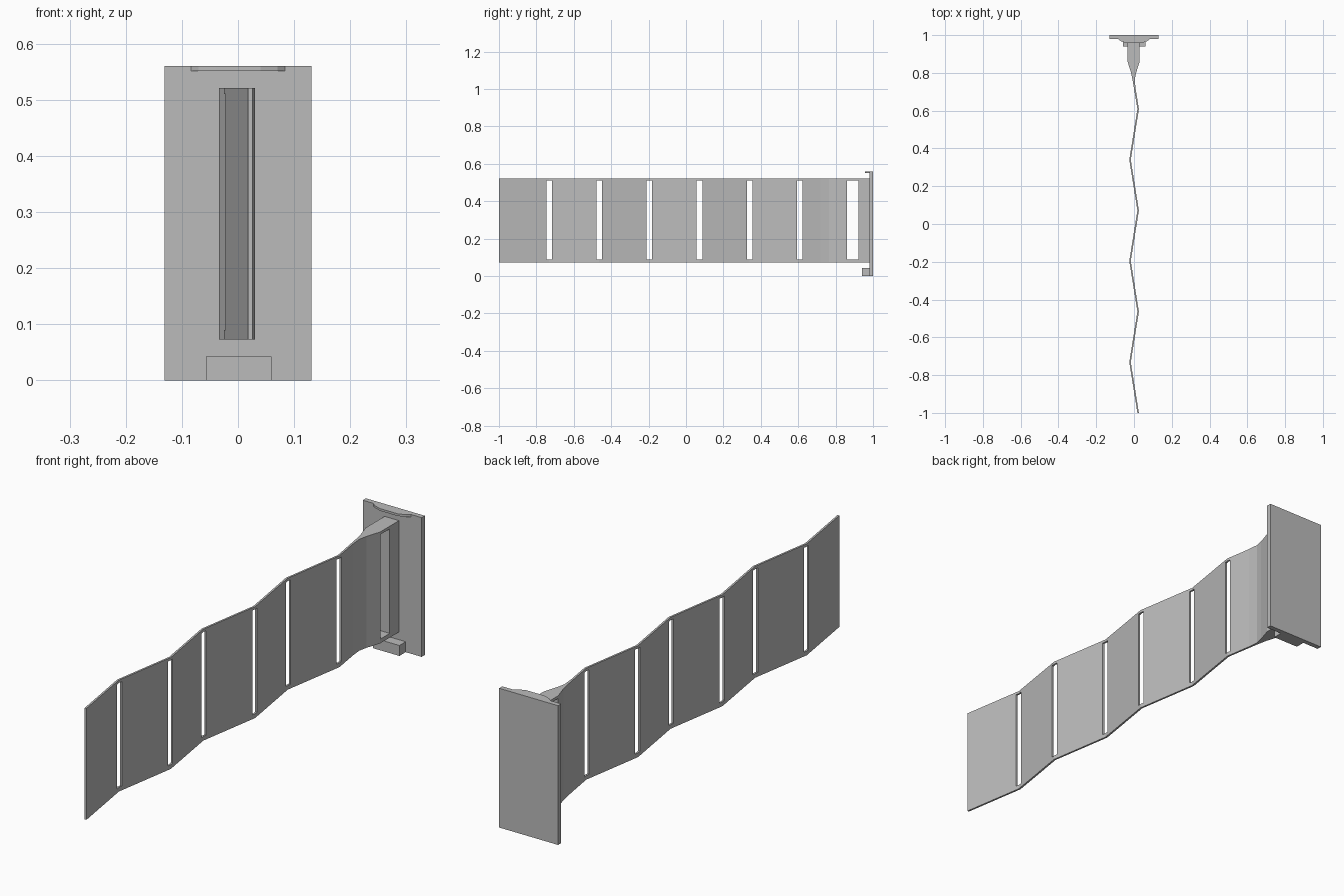
import bpy, bmesh

cube = bpy.data.objects.get("Cube")
if cube:
    bpy.data.objects.remove(cube, do_unlink=True)

grey = bpy.data.materials.new("plain_grey")
grey.use_nodes = True
grey.diffuse_color = (0.5, 0.5, 0.5, 1)
grey.node_tree.nodes["Principled BSDF"].inputs["Base Color"].default_value = (0.5, 0.5, 0.5, 1)


def prism(name, outlines, z0, z1):
    """Extrude one or more flat outlines upward into a single object."""
    bm = bmesh.new()
    for outline in outlines:
        face = bm.faces.new([bm.verts.new((x, y, z0)) for x, y in outline])
        grown = bmesh.ops.extrude_face_region(bm, geom=[face])["geom"]
        verts = [g for g in grown if isinstance(g, bmesh.types.BMVert)]
        bmesh.ops.translate(bm, verts=verts, vec=(0, 0, z1 - z0))
    bmesh.ops.recalc_face_normals(bm, faces=bm.faces)
    mesh = bpy.data.meshes.new(name)
    bm.to_mesh(mesh)
    bm.free()
    mesh.materials.append(grey)
    obj = bpy.data.objects.new(name, mesh)
    bpy.context.collection.objects.link(obj)
    return obj


def rect(x0, x1, y0, y1):
    return [(x0, y0), (x1, y0), (x1, y1), (x0, y1)]


# Mounting plate with its lower lug and thin upper lip
prism("end_plate", [rect(-0.131, 0.131, 0.98, 1.0)], 0, 0.56)
prism("lower_lug", [rect(-0.057, 0.06, 0.94, 0.985)], 0, 0.042)
lip = [(-0.09, 0.985), (-0.07, 0.968), (-0.04, 0.957)]
prism("upper_lip", [lip + [(-x, y) for x, y in reversed(lip)]], 0.551, 0.56)

# Folded strip: (y, centre x, half thickness), flaring into a solid root
folds = [(-1 + 0.268 * i, 0.022 if i % 2 == 0 else -0.021, 0.004) for i in range(7)]
root = [(0.72, 0.004, 0.0042), (0.765, -0.002, 0.006), (0.80, -0.002, 0.013),
        (0.86, -0.002, 0.032), (0.985, -0.002, 0.032)]
path = folds + root
outline = [(x + h, y) for y, x, h in path] + [(x - h, y) for y, x, h in reversed(path)]
strip = prism("folded_strip", [outline], 0.073, 0.521)

# Tall slots at every fold and a wider one through the root
slots = [rect(-0.1, 0.1, y - 0.015, y + 0.015) for y, x, h in folds[1:]]
slots.append(rect(-0.1, 0.1, 0.862, 0.921))
cutter = prism("slot_cutter", slots, 0.09, 0.51)
cutter.hide_render = True
cut = strip.modifiers.new("slots", "BOOLEAN")
cut.operation = "DIFFERENCE"
cut.solver = "EXACT"
cut.object = cutter
bpy.context.view_layer.objects.active = strip
bpy.ops.object.modifier_apply(modifier=cut.name)
bpy.data.objects.remove(cutter, do_unlink=True)
